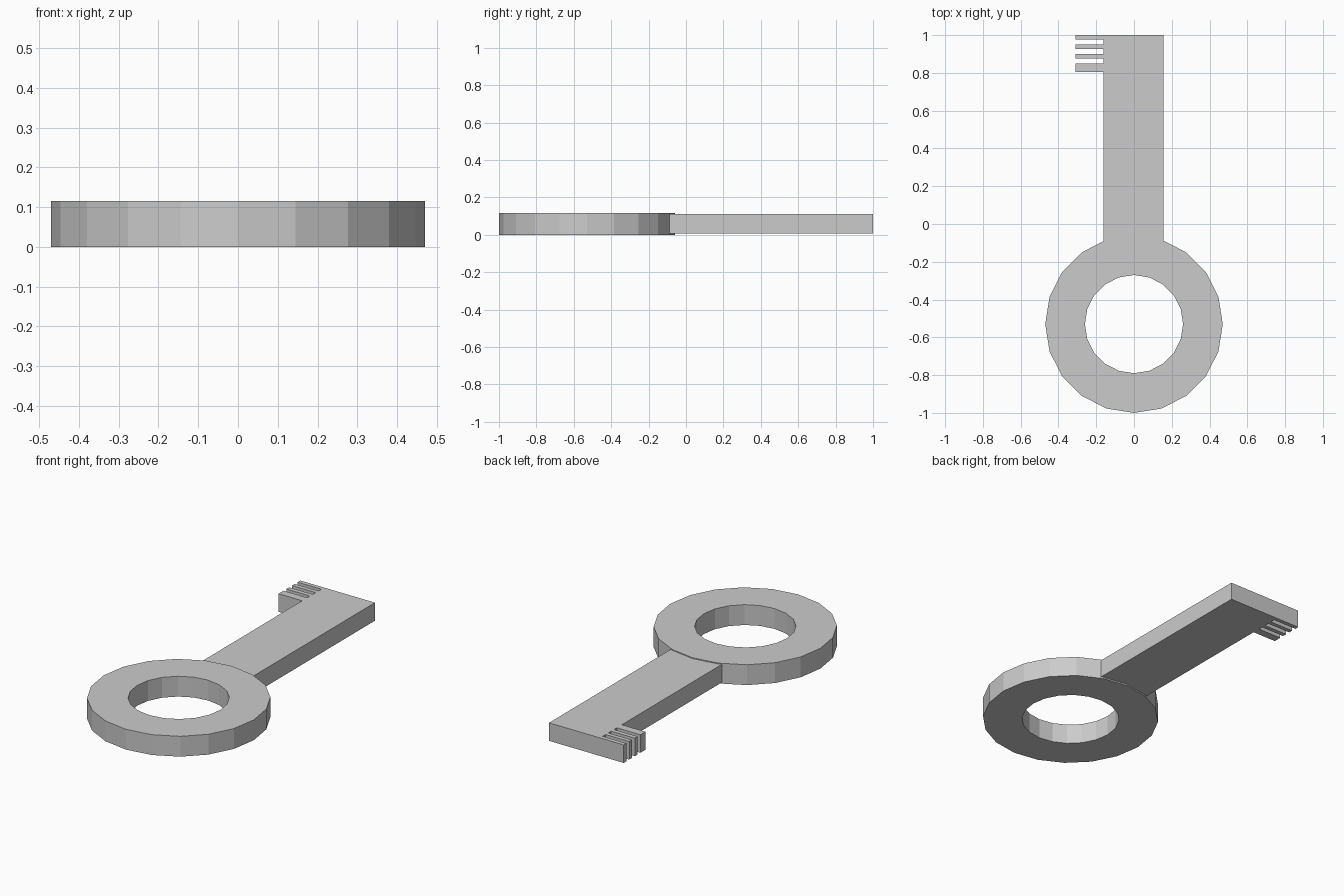
import bpy
import bmesh
from math import sin, cos, tau

if "Cube" in bpy.data.objects:
    bpy.data.objects.remove(bpy.data.objects["Cube"])


def finish(bm, name):
    bmesh.ops.recalc_face_normals(bm, faces=bm.faces)
    mesh = bpy.data.meshes.new(name)
    bm.to_mesh(mesh)
    bm.free()
    obj = bpy.data.objects.new(name, mesh)
    bpy.context.collection.objects.link(obj)
    return obj


# Bow: flat 20-sided ring
SIDES, CENTER_Y = 20, -0.53
bm = bmesh.new()


def loop(radius, z):
    return [bm.verts.new((radius * sin(tau * i / SIDES),
                          CENTER_Y + radius * cos(tau * i / SIDES), z))
            for i in range(SIDES)]


loops = [loop(0.47, 0), loop(0.47, 0.115), loop(0.26, 0.115), loop(0.26, 0)]
for k in range(4):
    a, b = loops[k], loops[(k + 1) % 4]
    for i in range(SIDES):
        j = (i + 1) % SIDES
        bm.faces.new((a[i], a[j], b[j], b[i]))
finish(bm, "key_bow")

# Shaft and teeth: one comb-shaped outline, slightly thinner than the bow
LEFT, RIGHT, TIP = -0.162, 0.157, -0.31
teeth = [(0.805, 0.85), (0.875, 0.90), (0.926, 0.95), (0.976, 1.0)]
outline = [(RIGHT, 1.0), (RIGHT, -0.10), (LEFT, -0.10)]
for low, high in teeth:
    outline += [(LEFT, low), (TIP, low), (TIP, high), (LEFT, high)]
outline.pop()  # the last tooth runs flush with the shaft end

bm = bmesh.new()
face = bm.faces.new([bm.verts.new((x, y, 0.008)) for x, y in outline])
top = bmesh.ops.extrude_face_region(bm, geom=[face], use_keep_orig=True)
bmesh.ops.translate(bm, vec=(0, 0, 0.102),
                    verts=[v for v in top["geom"] if isinstance(v, bmesh.types.BMVert)])
finish(bm, "key_shaft")
